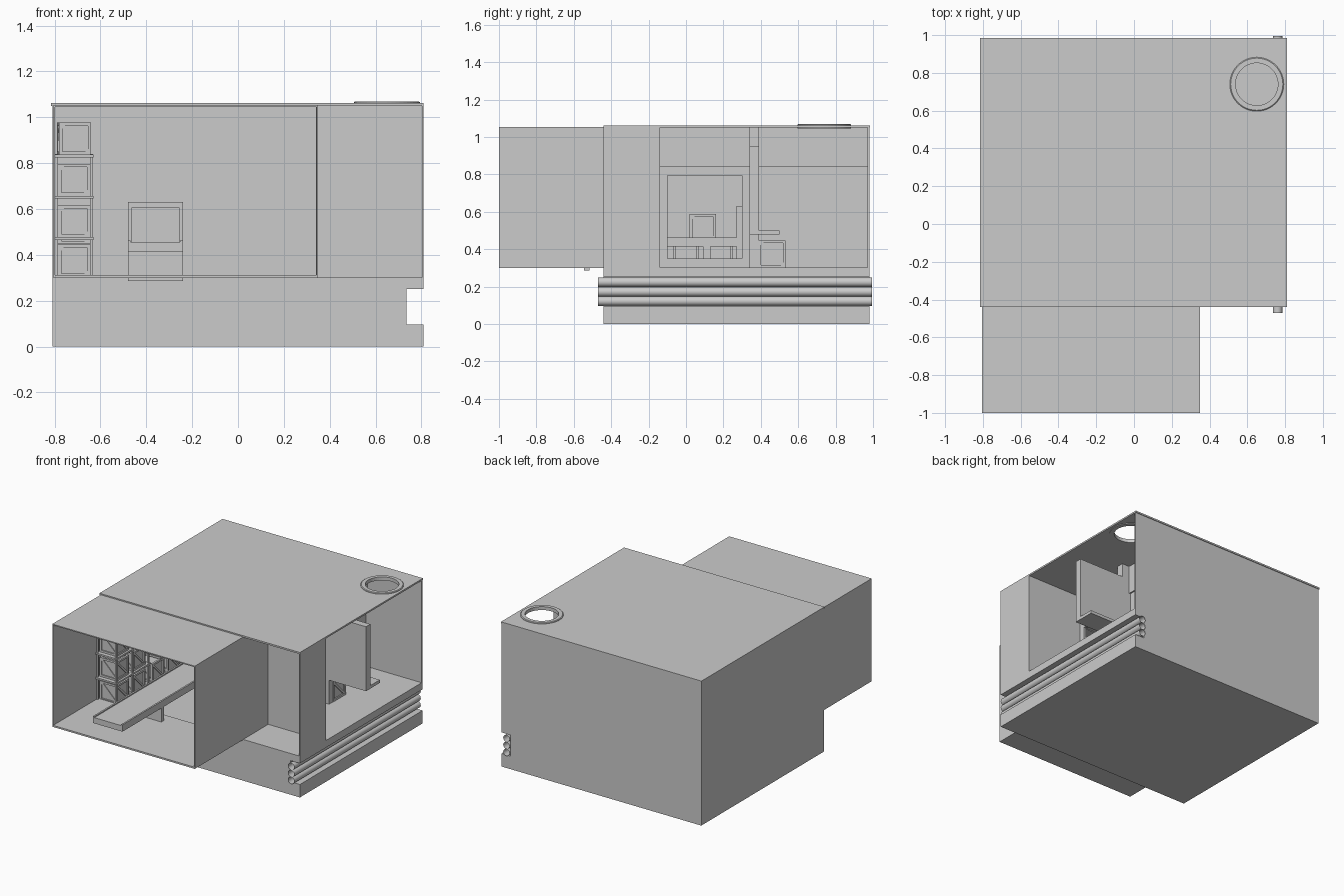
import bpy, bmesh, math
from mathutils import Matrix, Vector

if "Cube" in bpy.data.objects:
    bpy.data.objects.remove(bpy.data.objects["Cube"])


def finish(name, bm):
    me = bpy.data.meshes.new(name)
    bmesh.ops.recalc_face_normals(bm, faces=bm.faces)
    bm.to_mesh(me)
    bm.free()
    ob = bpy.data.objects.new(name, me)
    bpy.context.collection.objects.link(ob)
    return ob


def add_box(bm, x, y, z, rot=None):
    """Box from (min, max) ranges, optionally transformed."""
    m = Matrix.Translation([(r[0] + r[1]) / 2 for r in (x, y, z)]) @ \
        Matrix.Diagonal([r[1] - r[0] for r in (x, y, z)] + [1])
    bmesh.ops.create_cube(bm, size=1, matrix=(rot @ m) if rot else m)


def boxes(name, *parts):
    bm = bmesh.new()
    for p in parts:
        add_box(bm, *p)
    return finish(name, bm)


def prism(name, pts, y0, y1):
    """Extrude an x-z profile along y."""
    bm = bmesh.new()
    f = bm.faces.new([bm.verts.new((x, y0, z)) for x, z in pts])
    ext = bmesh.ops.extrude_face_region(bm, geom=[f])["geom"]
    bmesh.ops.translate(bm, vec=(0, y1 - y0, 0),
                        verts=[v for v in ext if isinstance(v, bmesh.types.BMVert)])
    return finish(name, bm)


# Solid base with a pipe channel along the right side
prism("base", [(-.81, 0), (.81, 0), (.81, .095), (.735, .095),
               (.735, .25), (.81, .25), (.81, .302), (-.81, .302)], -.44, .98)

# Main hall shell
boxes("left_wall", ((-.81, -.8), (-.44, .98), (.3, 1.05)))
boxes("back_wall", ((-.81, .81), (.97, .98), (.3, 1.05)))
boxes("right_wall", ((.803, .81), (-.44, -.14), (.3, 1.05)))
boxes("recess_wall", ((.35, .805), (-.15, -.14), (.3, 1.05)))
roof = boxes("roof", ((-.815, .81), (-.44, .985), (1.05, 1.062)))

# Round roof opening and its rim
bm = bmesh.new()
bmesh.ops.create_cone(bm, segments=48, radius1=.112, radius2=.112, depth=.2,
                      cap_ends=True, matrix=Matrix.Translation((.65, .74, 1.05)))
cutter = finish("roof_hole_cutter", bm)
cutter.hide_render = True
cutter.display_type = 'WIRE'
mod = roof.modifiers.new("hole", 'BOOLEAN')
mod.operation, mod.solver, mod.object = 'DIFFERENCE', 'EXACT', cutter

bm = bmesh.new()
prof = [(.112, 1.045), (.143, 1.045), (.143, 1.066), (.138, 1.07), (.112, 1.07)]
vs = [bm.verts.new((r, 0, z)) for r, z in prof]
es = [bm.edges.new((vs[i], vs[(i + 1) % 5])) for i in range(5)]
bmesh.ops.spin(bm, geom=vs + es, cent=(0, 0, 0), axis=(0, 0, 1),
               angle=math.tau, steps=48)
bmesh.ops.remove_doubles(bm, verts=bm.verts, dist=.0005)
bmesh.ops.translate(bm, verts=bm.verts, vec=(.65, .74, 0))
finish("roof_rim", bm)

# Front annex, open to the front and to the hall
boxes("annex_floor", ((-.805, .35), (-1, -.44), (.3, .312)))
boxes("annex_roof", ((-.805, .35), (-1, -.44), (1.045, 1.053)))
boxes("annex_left_wall", ((-.805, -.798), (-1, -.44), (.3, 1.05)))
boxes("annex_right_wall", ((.343, .35), (-1, -.14), (.3, 1.05)))

# Inner wall with a large window, and a header above it
boxes("window_wall",
      ((.34, .36), (-.14, -.1), (.3, .84)), ((.34, .36), (.3, .97), (.3, .84)),
      ((.34, .36), (-.1, .3), (.3, .35)), ((.34, .36), (-.1, .3), (.795, .84)))
boxes("window_header", ((.34, .37), (-.14, .97), (.84, 1.05)))

# Partition and counter in the side room
prism("partition", [(.36, .3), (.5, .3), (.5, .48), (.8, .48), (.8, .95),
                    (.43, .95), (.43, 1.05), (.36, 1.05)], .34, .39)
boxes("counter", ((.5, .8), (.34, .5), (.478, .5)))

# Pipes along the channel
for i, z in enumerate((.122, .172, .224)):
    bm = bmesh.new()
    bmesh.ops.create_cone(bm, segments=24, radius1=.025, radius2=.025, depth=1.465,
                          cap_ends=False, matrix=Matrix.Translation((.76, .2625, z))
                          @ Matrix.Rotation(math.pi / 2, 4, 'X'))
    for f in bm.faces:
        f.smooth = True
    finish(f"pipe_{i + 1}", bm)


def crate(name, x, y, z, s=.14, turn=0):
    """Framed crate with a diagonal brace on each side."""
    bm = bmesh.new()
    h, t = s / 2, s * .1
    c = h - t * .6
    add_box(bm, (-c, c), (-c, c), (-c, c))
    for a in (-1, 1):
        for b in (-1, 1):
            ra = (h - t, h) if a > 0 else (-h, t - h)
            rb = (h - t, h) if b > 0 else (-h, t - h)
            add_box(bm, ra, rb, (-h, h))
            add_box(bm, (t - h, h - t), ra, rb)
            add_box(bm, ra, (t - h, h - t), rb)
    for k in range(4):
        r = Matrix.Rotation(k * math.pi / 2, 4, 'Z') @ \
            Matrix.Rotation(math.radians(45), 4, 'Y')
        add_box(bm, (-h * 1.2, h * 1.2), (-h + t * .2, -c + .001), (-t / 2, t / 2), r)
    ob = finish(name, bm)
    ob.location = (x, y, z + h)
    ob.rotation_euler = (0, 0, turn)


# Storage rack on the left: posts and shelves
posts = [((x, x + .012), (y, y + .012), (.302, .84))
         for x in (-.798, -.645) for y in (-.5, -.32, -.13)]
boxes("rack_posts", *posts)
boxes("rack_shelves", *[((-.798, -.63), (-.51, -.11), (z, z + .012))
                        for z in (.465, .645, .825)])

# Crates on the rack, on the floor, and in the side room
spots = [(-.41, .305), (-.22, .305), (-.41, .477), (-.22, .477),
         (-.41, .657), (-.22, .657), (-.41, .837),
         (0, .305), (.18, .305), (.09, .447)]
for i, (y, z) in enumerate(spots):
    crate(f"crate_{i + 1}", -.715, y, z, turn=.06 if z > .8 else 0)
crate("side_room_crate", .43, .46, .302, .145)

# Conveyor: belt bed, side rails and supports
boxes("conveyor_bed", ((-.48, -.24), (-.995, .28), (.413, .455)))
boxes("conveyor_rails", ((-.48, -.468), (-.995, .28), (.413, .463)),
      ((-.252, -.24), (-.995, .28), (.413, .463)))
boxes("conveyor_supports", ((-.48, -.24), (-.545, -.515), (.285, .413)),
      ((-.48, -.24), (.09, .13), (.3, .413)))

# Machine at the end of the conveyor, with an open mouth
machine = boxes("machine", ((-.48, -.465), (.27, .6), (.302, .63)),
                ((-.255, -.24), (.27, .6), (.302, .63)),
                ((-.465, -.255), (.27, .6), (.605, .63)),
                ((-.465, -.255), (.27, .6), (.302, .44)),
                ((-.465, -.255), (.5, .6), (.44, .605)))
